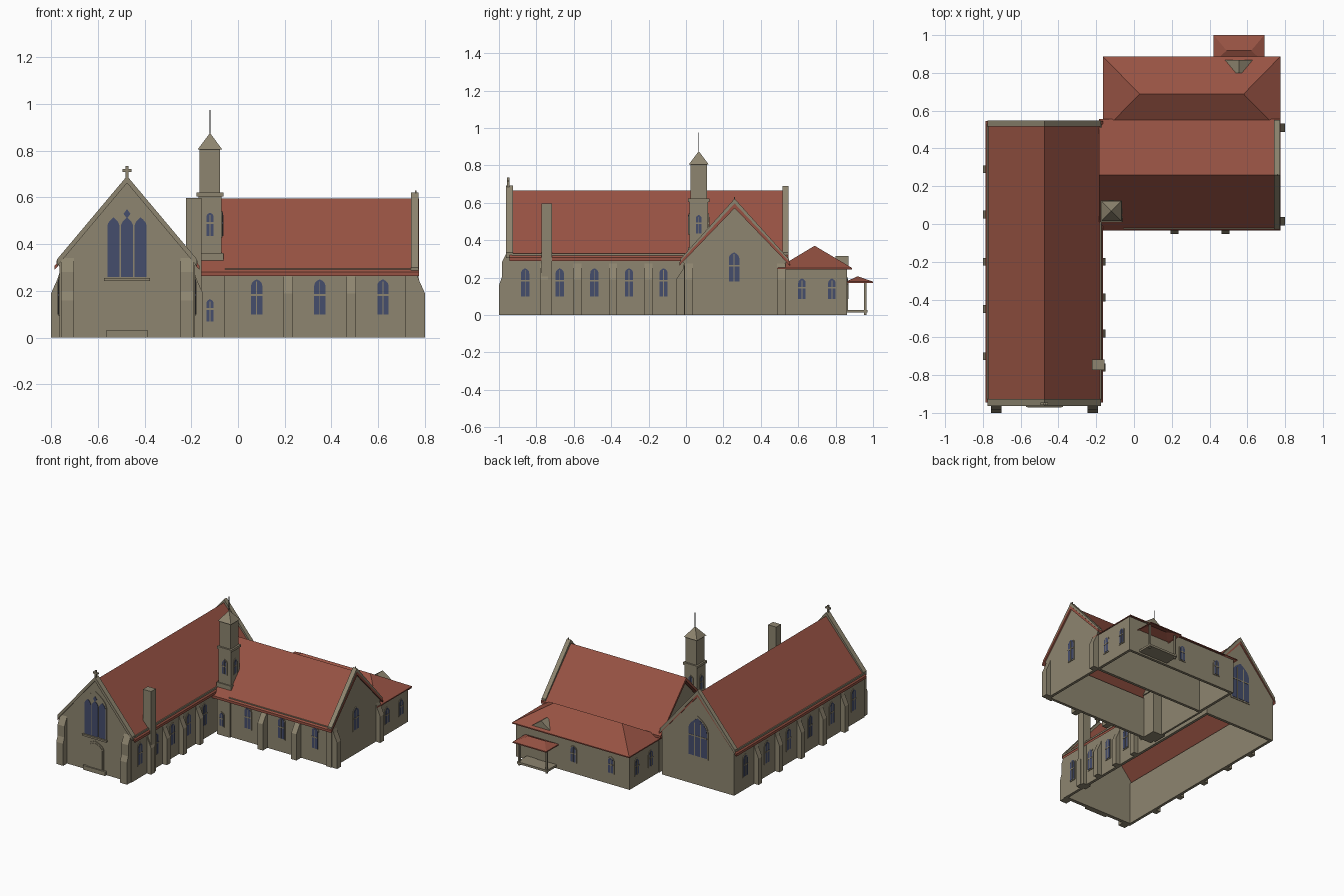
import bpy
from mathutils import Vector

cube = bpy.data.objects.get("Cube")
if cube:
    bpy.data.objects.remove(cube, do_unlink=True)


def material(name, rgb):
    m = bpy.data.materials.new(name)
    m.use_nodes = True
    m.diffuse_color = (*rgb, 1)
    m.node_tree.nodes["Principled BSDF"].inputs["Base Color"].default_value = (*rgb, 1)
    return m


STONE = material("tan_stone", (0.27, 0.235, 0.16))
ROOF = material("red_tiles", (0.31, 0.085, 0.056))
GLASS = material("blue_glass", (0.06, 0.075, 0.15))
METAL = material("dark_metal", (0.03, 0.03, 0.03))

UP = Vector((0, 0, 1))
SOUTH, NORTH = Vector((0, -1, 0)), Vector((0, 1, 0))
EAST, WEST = Vector((1, 0, 0)), Vector((-1, 0, 0))


def mesh(name, verts, faces, mat):
    me = bpy.data.meshes.new(name)
    me.from_pydata([tuple(v) for v in verts], [], faces)
    me.materials.append(mat)
    ob = bpy.data.objects.new(name, me)
    bpy.context.collection.objects.link(ob)
    return ob


def extrude(name, outline, at, n, depth, mat=STONE):
    """Upright outline (across, height), pushed out from a point along n."""
    u = UP.cross(n)
    back = [Vector(at) + u * a + UP * b for a, b in outline]
    k = len(back)
    area = sum(outline[i - 1][0] * outline[i][1] - outline[i][0] * outline[i - 1][1] for i in range(k))
    if area < 0:
        back.reverse()
    verts = back + [v + n * depth for v in back]
    faces = [list(range(k))[::-1], list(range(k, 2 * k))]
    faces += [[i, (i + 1) % k, (i + 1) % k + k, i + k] for i in range(k)]
    return mesh(name, verts, faces, mat)


def box(name, x, y, z, mat=STONE):
    rect = [(x[0], z[0]), (x[1], z[0]), (x[1], z[1]), (x[0], z[1])]
    return extrude(name, rect, (0, y[1], 0), SOUTH, y[1] - y[0], mat)


def arch(half, z0, spring, top, power=3, shift=0):
    steps = [i / 6 for i in range(7)]
    side = [(half * (1 - s ** power), spring + (top - spring) * s) for s in steps]
    right = [(half, z0)] + side
    left = [(-a, b) for a, b in reversed(right[:-1])]
    return [(a + shift, b) for a, b in right + left]


def bar(a0, a1, z0, z1):
    return [(a0, z0), (a1, z0), (a1, z1), (a0, z1)]


def window(name, at, n, z0, z1, half=0.022):
    spring = z1 - half * 1.4
    extrude(name + "_surround", arch(half + 0.007, z0 - 0.007, spring, z1 + 0.008), at, n, 0.004)
    extrude(name + "_glass", arch(half, z0, spring, z1), at, n, 0.006, GLASS)
    mid = z0 + (z1 - z0) * 0.52
    extrude(name + "_crossbar", bar(-half, half, mid, mid + 0.008), at, n, 0.008)
    extrude(name + "_mullion", bar(-0.002, 0.002, z0, z1 - 0.01), at, n, 0.008)


def buttress(name, at, n, profile, width=0.042):
    side = n.cross(UP)
    # the profile runs outwards from the wall, so extrude it across its width
    axis = -side if UP.cross(-side).dot(n) > 0 else side
    extrude(name, profile, Vector(at) - axis * width / 2, axis, width)


LOW = [(-0.005, 0), (0.035, 0), (0.035, 0.19), (0.008, 0.25), (0, 0.275), (-0.005, 0.275)]
TALL = [(-0.005, 0), (0.045, 0), (0.045, 0.16), (0.03, 0.2), (0.03, 0.28), (0, 0.34), (-0.005, 0.34)]


def gable(name, at, n, depth, wall, eave, z_eave, apex, coped=True):
    right = [(wall, 0), (wall, z_eave - 0.03), (eave, z_eave), (0, apex)]
    extrude(name, right + [(-a, b) for a, b in reversed(right[:-1])], at, n, depth)
    if coped:
        for s in (-1, 1):
            strip = [(s * eave, z_eave), (0, apex), (0, apex - 0.03), (s * eave, z_eave - 0.03)]
            extrude(name + "_coping", strip, Vector(at) - n * 0.004, n, depth + 0.012)


def pitched_roof(name, at, n, length, half, eave, ridge):
    top = [(-half, eave), (0, ridge), (half, eave)]
    under = [(half, eave - 0.018), (0, ridge - 0.025), (-half, eave - 0.018)]
    extrude(name, top + under, at, n, length, ROOF)


def hip_roof(name, x, y, ridge_x, ridge_y, eave, top):
    ring = [(x[0], y[0]), (x[1], y[0]), (x[1], y[1]), (x[0], y[1])]
    verts = [(a, b, eave - 0.008) for a, b in ring] + [(a, b, eave) for a, b in ring]
    verts += [(ridge_x[0], ridge_y, top), (ridge_x[1], ridge_y, top)]
    faces = [[i, (i + 1) % 4, (i + 1) % 4 + 4, i + 4] for i in range(4)]
    faces += [[4, 5, 9, 8], [5, 6, 9], [6, 7, 8, 9], [7, 4, 8]]
    mesh(name, verts, faces, ROOF)


# Nave walls, roof and gables
NX = -0.475
box("nave_west_wall", (-0.765, -0.745), (-0.95, 0.54), (0, 0.31))
box("nave_east_wall", (-0.205, -0.185), (-0.95, 0.54), (0, 0.31))
gable("nave_front_gable", (NX, -0.93, 0), SOUTH, 0.025, 0.29, 0.3, 0.335, 0.692)
gable("nave_back_gable", (NX, 0.52, 0), NORTH, 0.02, 0.29, 0.3, 0.335, 0.69)
pitched_roof("nave_roof", (NX, 0.545, 0), SOUTH, 1.49, 0.31, 0.308, 0.666)
for s in (-1, 1):
    box("nave_gutter", (NX + s * 0.298 - 0.004, NX + s * 0.298 + 0.004), (-0.93, 0.53), (0.318, 0.33))

# Nave buttresses and windows
for y in (0.29, 0.05, -0.2, -0.45, -0.7):
    buttress("nave_west_buttress", (-0.765, y, 0), WEST, LOW)
for y in (-0.2, -0.39, -0.58, -0.76):
    buttress("nave_east_buttress", (-0.185, y, 0), EAST, LOW)
for x in (-0.73, -0.218):
    buttress("nave_front_buttress", (x, -0.955, 0), SOUTH, TALL, 0.055)
for i in range(6):
    window("nave_west_window", (-0.765, 0.415 - i * 0.248, 0), WEST, 0.1, 0.25)
for i in range(5):
    window("nave_east_window", (-0.185, -0.86 + i * 0.185, 0), EAST, 0.1, 0.25)

# Great front window with three lights
front = (NX, -0.955, 0)
extrude("front_window_surround", arch(0.092, 0.255, 0.48, 0.585, 2), front, SOUTH, 0.004)
for k in (-1, 0, 1):
    extrude("front_window_light", arch(0.026, 0.26, 0.475, 0.515, 2, k * 0.058), front, SOUTH, 0.007, GLASS)
extrude("front_window_tracery", [(0, 0.51), (0.015, 0.53), (0, 0.55), (-0.015, 0.53)], front, SOUTH, 0.007, GLASS)
box("front_window_sill", (NX - 0.098, NX + 0.098), (-0.97, -0.95), (0.243, 0.256))

# Front door
extrude("door_surround", arch(0.068, 0.025, 0.175, 0.225, 2), front, SOUTH, 0.005)
extrude("front_door", arch(0.058, 0.025, 0.17, 0.212, 2), front, SOUTH, 0.008)
box("door_step", (NX - 0.09, NX + 0.09), (-0.972, -0.95), (0, 0.03))

# Great back window
back = (NX, 0.54, 0)
extrude("back_window_surround", arch(0.082, 0.2, 0.4, 0.5, 2), back, NORTH, 0.004)
extrude("back_window_glass", arch(0.074, 0.21, 0.395, 0.485, 2), back, NORTH, 0.006, GLASS)
for k in (-1, 1):
    extrude("back_window_mullion", bar(k * 0.025 - 0.004, k * 0.025 + 0.004, 0.21, 0.45), back, NORTH, 0.008)
extrude("back_window_crossbar", bar(-0.074, 0.074, 0.35, 0.358), back, NORTH, 0.008)

# Cross, finial and chimney
box("cross_upright", (NX - 0.006, NX + 0.006), (-0.957, -0.945), (0.68, 0.735))
box("cross_arm", (NX - 0.02, NX + 0.02), (-0.957, -0.945), (0.71, 0.721))
box("hall_finial", (0.757, 0.763), (0.257, 0.263), (0.6, 0.63))
box("chimney", (-0.222, -0.157), (-0.772, -0.717), (0, 0.597))

# Hall walls, roof and gables
HY = 0.26
box("hall_front_wall", (-0.155, 0.76), (0, 0.02), (0, 0.3))
box("hall_back_wall", (-0.155, 0.76), (0.51, 0.53), (0, 0.3))
gable("hall_east_gable", (0.745, HY, 0), EAST, 0.02, 0.265, 0.29, 0.3, 0.622)
gable("hall_west_gable", (-0.155, HY, 0), EAST, 0.015, 0.26, 0.262, 0.29, 0.565, False)
pitched_roof("hall_roof", (-0.185, HY, 0), EAST, 0.96, 0.295, 0.282, 0.596)
box("roof_rail", (-0.055, 0.755), (-0.026, -0.018), (0.287, 0.297))

# Hall buttresses and windows
for x in (0.215, 0.485):
    buttress("hall_front_buttress", (x, 0, 0), SOUTH, [(a * 1.5, b) for a, b in LOW])
for y in (0.015, 0.51):
    buttress("hall_east_buttress", (0.765, y, 0), EAST, LOW, 0.045)
box("hall_corner_pier", (0.715, 0.76), (-0.012, 0.01), (0, 0.27))
for x in (0.08, 0.35, 0.62):
    window("hall_front_window", (x, 0, 0), SOUTH, 0.1, 0.25, 0.024)
window("hall_east_window", (0.765, HY - 0.003, 0), EAST, 0.18, 0.335, 0.028)

# Bell tower
TX, TY = -0.12, 0.068


def tower_block(name, half, z0, z1):
    box(name, (TX - half, TX + half), (TY - half, TY + half), (z0, z1))


tower_block("tower_lower_stage", 0.05, 0, 0.62)
tower_block("tower_base_ledge", 0.058, 0.32, 0.362)
tower_block("tower_mid_ledge", 0.057, 0.605, 0.622)
tower_block("tower_shaft", 0.044, 0.62, 0.81)
for n in (SOUTH, NORTH, EAST, WEST):
    window("tower_window", Vector((TX, TY, 0)) + n * 0.05, n, 0.435, 0.535, 0.015)
h = 0.053
cap = [(TX - h, TY - h, 0.805), (TX + h, TY - h, 0.805), (TX + h, TY + h, 0.805), (TX - h, TY + h, 0.805)]
mesh("tower_cap", cap + [(TX, TY, 0.876)], [[3, 2, 1, 0], [0, 1, 4], [1, 2, 4], [2, 3, 4], [3, 0, 4]], STONE)
box("spire_rod", (TX - 0.002, TX + 0.002), (TY - 0.002, TY + 0.002), (0.87, 0.975), METAL)
box("tower_foot", (-0.16, -0.055), (-0.014, 0.01), (0, 0.27))
window("tower_foot_window", (TX, -0.014, 0), SOUTH, 0.07, 0.165, 0.015)

# Annex
box("annex_back_wall", (-0.15, 0.76), (0.84, 0.86), (0, 0.255))
box("annex_east_wall", (0.74, 0.76), (0.53, 0.86), (0, 0.255))
box("annex_west_wall", (-0.15, -0.13), (0.53, 0.86), (0, 0.255))
hip_roof("annex_roof", (-0.165, 0.775), (0.49, 0.887), (0.03, 0.58), 0.688, 0.252, 0.37)
extrude("annex_gablet", [(-0.085, 0.255), (0.085, 0.255), (0, 0.315)], (0.555, 0.8, 0), NORTH, 0.068)
for y in (0.62, 0.78):
    window("annex_east_window", (0.76, y, 0), EAST, 0.085, 0.195, 0.02)
    window("annex_west_window", (-0.15, y, 0), WEST, 0.085, 0.195, 0.02)
for x in (0, 0.3):
    window("annex_back_window", (x, 0.86, 0), NORTH, 0.085, 0.195, 0.02)

# Back porch
extrude("porch_door", bar(-0.035, 0.035, 0.025, 0.165), (0.555, 0.86, 0), NORTH, 0.006)
box("porch_floor", (0.435, 0.675), (0.855, 0.97), (0.012, 0.027))
for x in (0.445, 0.665):
    box("porch_post", (x - 0.006, x + 0.006), (0.952, 0.964), (0, 0.18))
hip_roof("porch_roof", (0.422, 0.69), (0.855, 1.0), (0.49, 0.62), 0.918, 0.178, 0.207)
